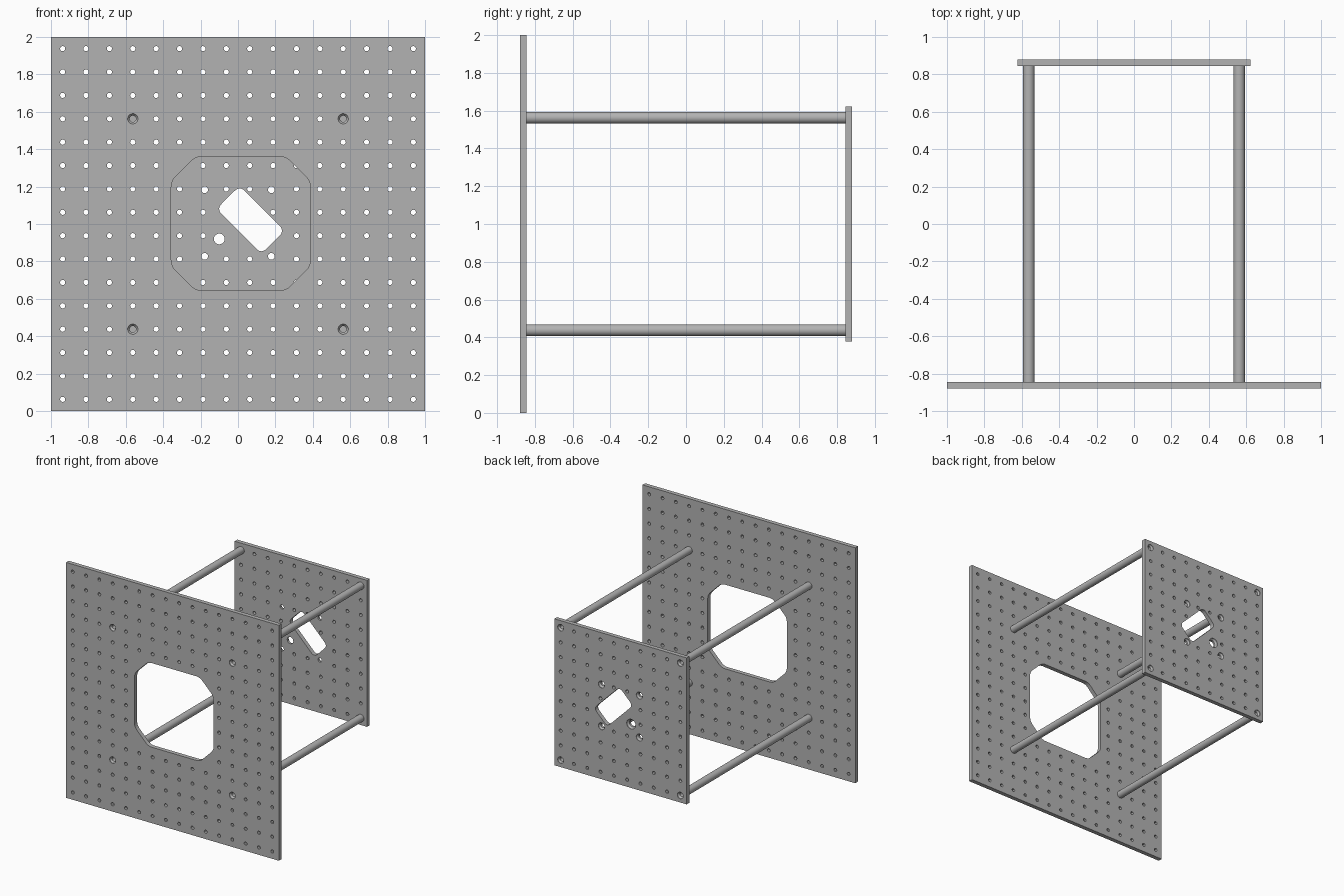
import bpy, bmesh
from math import cos, sin, pi, radians
from mathutils import Vector, Matrix

if "Cube" in bpy.data.objects:
    bpy.data.objects.remove(bpy.data.objects["Cube"], do_unlink=True)

grey = bpy.data.materials.new("plain grey")
grey.use_nodes = True
COLOUR = (0.45, 0.45, 0.45, 1)
grey.diffuse_color = COLOUR
grey.node_tree.nodes["Principled BSDF"].inputs["Base Color"].default_value = COLOUR

PITCH, HOLE = 0.125, 0.014
FRONT, BACK, THICK = -0.88, 0.88, 0.036
RODS = [(x, z) for x in (-0.5625, 0.5625) for z in (0.4375, 1.5625)]


def circle(x, z, r, n=16):
    return [Vector((x + r * cos(2 * pi * i / n), z + r * sin(2 * pi * i / n))) for i in range(n)]


def rounded(corners, cut, steps=6):
    """Round every corner of a polygon, starting a distance cut from it."""
    out = []
    for i, c in enumerate(corners):
        a = c + (corners[i - 1] - c).normalized() * cut
        b = c + (corners[(i + 1) % len(corners)] - c).normalized() * cut
        for s in range(steps + 1):
            t = s / steps
            out.append(a * (1 - t) ** 2 + c * 2 * t * (1 - t) + b * t * t)
    return out


def loft(bm, rings):
    """Closed solid through (outline, y) rings."""
    loops = [[bm.verts.new((p.x, y, p.y)) for p in pts] for pts, y in rings]
    n = len(loops[0])
    for a, b in zip(loops, loops[1:]):
        for i in range(n):
            j = (i + 1) % n
            bm.faces.new((a[i], a[j], b[j], b[i]))
    bm.faces.new(loops[0])
    bm.faces.new(loops[-1])


def make(name, bm):
    bmesh.ops.recalc_face_normals(bm, faces=bm.faces)
    mesh = bpy.data.meshes.new(name)
    bm.to_mesh(mesh)
    bm.free()
    mesh.materials.append(grey)
    obj = bpy.data.objects.new(name, mesh)
    bpy.context.collection.objects.link(obj)
    return obj


def cut(obj, cutter_bm):
    """Subtract the cutters, keep the result and discard them."""
    cutter = make("hole_cutter", cutter_bm)
    cutter.hide_render = True
    mod = obj.modifiers.new("holes", 'BOOLEAN')
    mod.operation, mod.solver, mod.object = 'DIFFERENCE', 'EXACT', cutter
    graph = bpy.context.evaluated_depsgraph_get()
    mesh = bpy.data.meshes.new_from_object(obj.evaluated_get(graph))
    obj.modifiers.clear()
    obj.data = mesh
    bpy.data.objects.remove(cutter, do_unlink=True)


def smooth(obj):
    bpy.ops.object.select_all(action='DESELECT')
    obj.select_set(True)
    bpy.context.view_layer.objects.active = obj
    bpy.ops.object.shade_smooth_by_angle(angle=radians(30))


def plate(name, half, y0):
    bm = bmesh.new()
    corners = [Vector((sx * half, 1 + sz * half)) for sx, sz in ((-1, -1), (1, -1), (1, 1), (-1, 1))]
    loft(bm, [(corners, y0), (corners, y0 + THICK)])
    return make(name, bm)


def through(bm, pts, y0):
    loft(bm, [(pts, y0 - 0.02), (pts, y0 + THICK + 0.02)])


def countersunk(bm, x, z, r, wide, face, inward, depth=THICK + 0.02):
    """Hole with a conical mouth on the given face."""
    loft(bm, [(circle(x, z, rad), face + inward * d) for rad, d in
              ((wide, -0.01), (wide, 0.004), (r, 0.018), (r, depth))])


def hole_grid(bm, count, y0, skip):
    for i in range(count):
        for j in range(count):
            x = (i - (count - 1) / 2) * PITCH
            z = 1 + (j - (count - 1) / 2) * PITCH
            if not skip(x, z):
                through(bm, circle(x, z, HOLE, 12), y0)


def at_rod(x, z):
    return any(abs(x - a) < 0.01 and abs(z - b) < 0.01 for a, b in RODS)


# Front plate: hole grid, chamfered window, countersunk rod screws
front_plate = plate("front_plate", 1.0, FRONT)
bm = bmesh.new()
l, r, b, t, c = -0.357, 0.387, 0.645, 1.36, 0.13
window = [Vector(p) for p in ((l + c, b), (r - c, b), (r, b + c), (r, t - c),
                              (r - c, t), (l + c, t), (l, t - c), (l, b + c))]
through(bm, rounded(window, 0.035), FRONT)
hole_grid(bm, 16, FRONT,
          lambda x, z: at_rod(x, z) or (l < x < r and b < z < t))
for x, z in RODS:
    countersunk(bm, x, z, 0.017, 0.028, FRONT, 1)
cut(front_plate, bm)
smooth(front_plate)

# Back plate: hole grid, tilted slot, mounting holes, cable hole
back_y = BACK - THICK
back_plate = plate("back_plate", 0.622, back_y)
bm = bmesh.new()
centre, length, width = Vector((0.067, 1.022)), 0.34, 0.175
tilt = Matrix.Rotation(radians(-45), 2)
slot = [centre + tilt @ Vector((sx * length / 2, sz * width / 2))
        for sx, sz in ((-1, -1), (1, -1), (1, 1), (-1, 1))]
through(bm, rounded(slot, 0.04), back_y)
mounts = [(sx * 0.178, 1.005 + sz * 0.178) for sx in (-1, 1) for sz in (-1, 1)]
cable = (-0.1, 0.92)


def back_skip(x, z):
    local = tilt.transposed() @ (Vector((x, z)) - centre)
    in_slot = abs(local.x) < length / 2 + HOLE and abs(local.y) < width / 2 + HOLE
    near = any(abs(x - a) < 0.05 and abs(z - b) < 0.05 for a, b in mounts + [cable])
    return in_slot or near or at_rod(x, z)


hole_grid(bm, 10, back_y, back_skip)
for x, z in RODS:
    countersunk(bm, x, z, 0.017, 0.028, BACK, -1)
for x, z in mounts:
    countersunk(bm, x, z, 0.018, 0.03, BACK, -1)
countersunk(bm, *cable, 0.029, 0.042, BACK, -1)
cut(back_plate, bm)
smooth(back_plate)

# Four spacer rods with blind screw holes in both ends
for x, z in RODS:
    name = ("upper" if z > 1 else "lower") + ("_left" if x > 0 else "_right") + "_rod"
    bm = bmesh.new()
    y0, y1 = FRONT + THICK, back_y
    loft(bm, [(circle(x, z, 0.031, 32), y0), (circle(x, z, 0.031, 32), y1)])
    rod = make(name, bm)
    bm = bmesh.new()
    for y, s in ((y0, 1), (y1, -1)):
        loft(bm, [(circle(x, z, 0.017), y - s * 0.02), (circle(x, z, 0.017), y + s * 0.1)])
    cut(rod, bm)
    smooth(rod)
